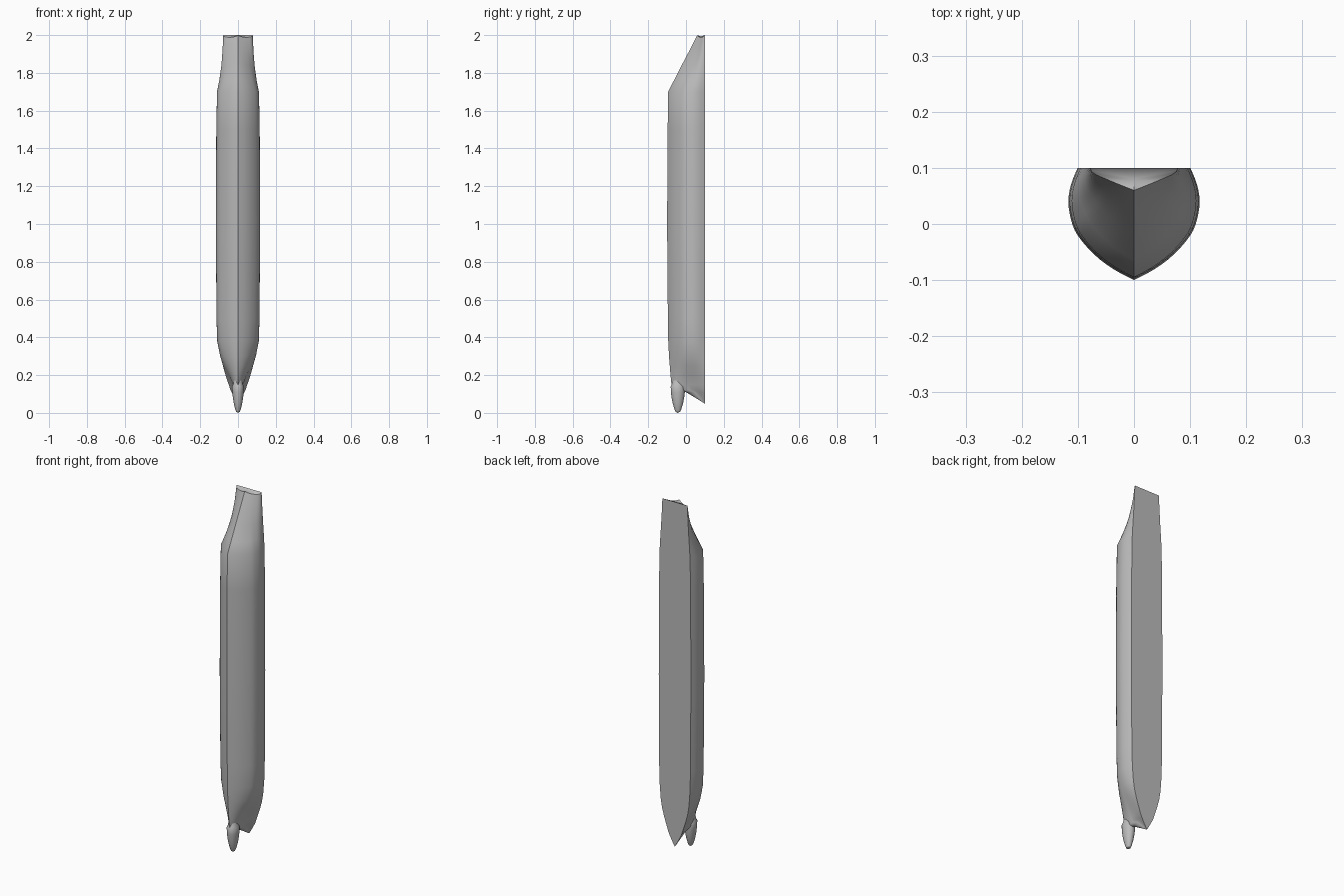
import bpy, bmesh, math

cube = bpy.data.objects.get("Cube")
if cube:
    bpy.data.objects.remove(cube, do_unlink=True)

grey = bpy.data.materials.new("hull grey")
grey.use_nodes = True
colour = (0.5, 0.5, 0.5, 1)
grey.diffuse_color = colour
grey.node_tree.nodes["Principled BSDF"].inputs["Base Color"].default_value = colour

DECK_Y = 0.1
# Relative half widths at the relative depths below deck, deck to keel
DEPTHS = [0, 0.15, 0.3, 0.46, 0.6, 0.77, 0.9, 1]
MIDSHIP = [0.86, 0.96, 1, 0.96, 0.86, 0.61, 0.32, 0]
FLARED = [1, 0.8, 0.62, 0.5, 0.48, 0.4, 0.25, 0]
STERN = [1, 0.97, 0.87, 0.68, 0.51, 0.3, 0.13, 0]


def curve(values, steps=3):
    """Sample a smooth curve through evenly spaced values."""
    out = []
    for i in range(len(values) - 1):
        a, b = values[max(i - 1, 0)], values[i]
        c, d = values[i + 1], values[min(i + 2, len(values) - 1)]
        for k in range(steps):
            t = k / steps
            out.append(b + 0.5 * t * (c - a + t * (2*a - 5*b + 4*c - d + t * (3*(b - c) + d - a))))
    return out + [values[-1]]


def section(z, half_width, keel_y, end_shape, blend):
    """Closed ring, from the left deck edge around the keel to the right."""
    shape = [m + (e - m) * blend for m, e in zip(MIDSHIP, end_shape)]
    half = [(w * half_width, DECK_Y + d * (keel_y - DECK_Y), z)
            for d, w in zip(curve(DEPTHS), curve(shape))]
    return half + [(-x, y, h) for x, y, h in reversed(half[:-1])]


def loft(name, rings):
    bm = bmesh.new()
    rows = [[bm.verts.new(p) for p in ring] for ring in rings]
    n = len(rows[0])
    for low, high in zip(rows, rows[1:]):
        for i in range(n):
            j = (i + 1) % n
            bm.faces.new((low[i], low[j], high[j], high[i]))
    bm.faces.new(rows[0])
    # Fan the upper end so that it can be hollow
    middle = bm.verts.new([sum(v.co[k] for v in rows[-1]) / n for k in range(3)])
    for i in range(n):
        bm.faces.new((rows[-1][i], rows[-1][(i + 1) % n], middle))
    bmesh.ops.remove_doubles(bm, verts=bm.verts, dist=0.0002)
    bmesh.ops.recalc_face_normals(bm, faces=bm.faces)
    mesh = bpy.data.meshes.new(name)
    bm.to_mesh(mesh)
    bm.free()
    mesh.materials.append(grey)
    obj = bpy.data.objects.new(name, mesh)
    bpy.context.collection.objects.link(obj)
    bpy.ops.object.select_all(action='DESELECT')
    obj.select_set(True)
    bpy.context.view_layer.objects.active = obj
    bpy.ops.object.shade_smooth_by_angle(angle=math.radians(32))
    return obj


# Hull: stem and flared bow, long midship body, raked stern
stations = [
    (0.05, 0.001, 0.098, FLARED, 1), (0.08, 0.018, 0.05, FLARED, 1),
    (0.11, 0.034, 0.0, FLARED, 1), (0.125, 0.041, -0.07, FLARED, 1),
    (0.15, 0.05, -0.077, FLARED, 0.9), (0.2, 0.07, -0.082, FLARED, 0.6),
    (0.25, 0.088, -0.086, FLARED, 0.35), (0.3, 0.1, -0.09, FLARED, 0.15),
    (0.38, 0.11, -0.094, FLARED, 0), (0.5, 0.114, -0.096, FLARED, 0),
    (1.0, 0.117, -0.1, STERN, 0), (1.5, 0.115, -0.097, STERN, 0),
    (1.7, 0.111, -0.095, STERN, 0), (1.76, 0.102, -0.064, STERN, 0.3),
    (1.84, 0.091, -0.023, STERN, 0.65), (1.92, 0.083, 0.019, STERN, 0.9),
    (2.0, 0.078, 0.06, STERN, 1),
]
rings = [section(*s) for s in stations]
# Transom edge dips between its corners and the keel
last = len(rings[-1]) - 1
rings[-1] = [(x, y, z - 0.012 * abs(math.sin(2 * math.pi * i / last)))
             for i, (x, y, z) in enumerate(rings[-1])]
loft("hull", rings)

# Bulbous bow: stretched round sections, its upper end sunk into the hull
bulb = [(0, 0.001), (0.006, 0.3), (0.02, 0.48), (0.05, 0.72), (0.08, 0.87),
        (0.11, 0.97), (0.14, 1), (0.15, 0.85), (0.2, 0.5)]
loft("bulbous_bow", [
    [(0.031 * r * math.cos(a), -0.043 + 0.038 * r * math.sin(a), z)
     for a in (math.tau * k / 24 for k in range(24))]
    for z, r in bulb])
